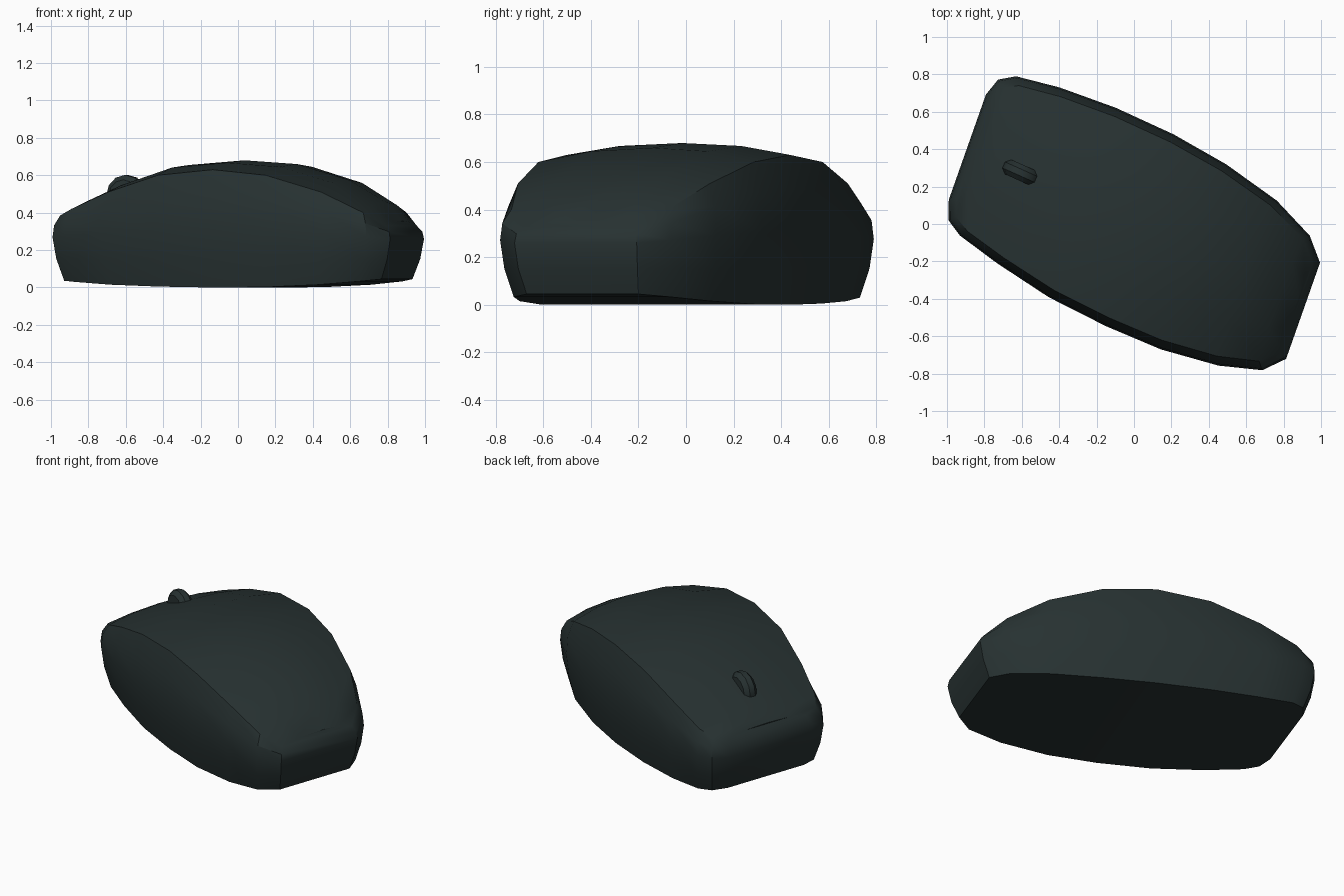
import bpy, bmesh, math
from mathutils import Matrix, Vector

cube = bpy.data.objects.get("Cube")
if cube:
    bpy.data.objects.remove(cube, do_unlink=True)


def material(name, colour):
    mat = bpy.data.materials.new(name)
    mat.use_nodes = True
    mat.diffuse_color = colour
    mat.node_tree.nodes["Principled BSDF"].inputs["Base Color"].default_value = colour
    return mat


def add_object(name, bm, mat, angle):
    bmesh.ops.recalc_face_normals(bm, faces=bm.faces)
    mesh = bpy.data.meshes.new(name)
    bm.to_mesh(mesh)
    bm.free()
    mesh.materials.append(mat)
    obj = bpy.data.objects.new(name, mesh)
    bpy.context.collection.objects.link(obj)
    bpy.ops.object.select_all(action="DESELECT")
    obj.select_set(True)
    bpy.context.view_layer.objects.active = obj
    bpy.ops.object.shade_smooth_by_angle(angle=math.radians(angle))
    return obj


plastic = material("dark green grey plastic", (0.02, 0.031, 0.031, 1))
turn = Matrix.Rotation(math.radians(-24), 4, "Z")
SKEW = -0.08

# Body stations: along, left width, right width, bottom, edge height, crown height
stations = [
    (-0.98, 0.31, 0.285, 0.04, 0.37, 0.39),
    (-0.945, 0.41, 0.385, 0.036, 0.385, 0.42),
    (-0.86, 0.465, 0.435, 0.03, 0.42, 0.465),
    (-0.62, 0.505, 0.49, 0.015, 0.51, 0.56),
    (-0.3, 0.528, 0.543, 0.005, 0.6, 0.655),
    (0.04, 0.524, 0.56, 0.0, 0.63, 0.68),
    (0.36, 0.492, 0.554, 0.002, 0.6, 0.66),
    (0.68, 0.425, 0.508, 0.015, 0.51, 0.575),
    (0.91, 0.325, 0.435, 0.033, 0.4, 0.455),
    (1.01, 0.215, 0.328, 0.045, 0.33, 0.355),
]


def half_section(along, width, side, bottom, edge, crown):
    """Points of one side, from the bottom corner to the middle of the crown."""
    wide = 0.2 + 0.18 * edge
    rows = [
        (0.94, 0.915, bottom),
        (0.98, 0.975, (bottom + wide) / 2),
        (1.0, 1.0, wide),
        (0.992, 0.985, wide + (edge - wide) * 0.55),
        (0.965, 0.915, edge),
        (0.955, 0.5, edge + (crown - edge) * 0.75),
    ]
    return [Vector((along * a + SKEW * width * w * side, width * w * side, z))
            for a, w, z in rows]


bm = bmesh.new()
rings = []
for along, left, right, bottom, edge, crown in stations:
    lside = half_section(along, left, 1, bottom, edge, crown)
    rside = half_section(along, right, -1, bottom, edge, crown)
    ridge = Vector((along * 0.955, 0, crown))
    rings.append([bm.verts.new(turn @ p) for p in lside + [ridge] + rside[::-1]])

# Skin between stations, closed underneath
count = len(rings[0])
for a, b in zip(rings, rings[1:]):
    for i in range(count):
        j = (i + 1) % count
        bm.faces.new((a[i], a[j], b[j], b[i]))

# End walls, built level by level
for ring in (rings[0], rings[-1]):
    for i in range(count // 2 - 1):
        bm.faces.new((ring[i], ring[i + 1], ring[-2 - i], ring[-1 - i]))
    m = count // 2
    bm.faces.new((ring[m - 1], ring[m], ring[m + 1]))
add_object("mouse_body", bm, plastic, 32)

# Scroll wheel, with chamfered rims, standing proud of the top
bm = bmesh.new()
bmesh.ops.create_cone(bm, cap_ends=True, segments=12, radius1=0.11, radius2=0.11, depth=0.085)
rims = [e for e in bm.edges if abs(e.verts[0].co.z - e.verts[1].co.z) < 0.001]
bmesh.ops.bevel(bm, geom=rims, offset=0.025, segments=1, affect="EDGES")
place = turn @ Matrix.Translation((-0.655, 0.005, 0.492)) @ Matrix.Rotation(math.pi / 2, 4, "X")
bmesh.ops.transform(bm, matrix=place, verts=bm.verts)
add_object("scroll_wheel", bm, plastic, 40)
